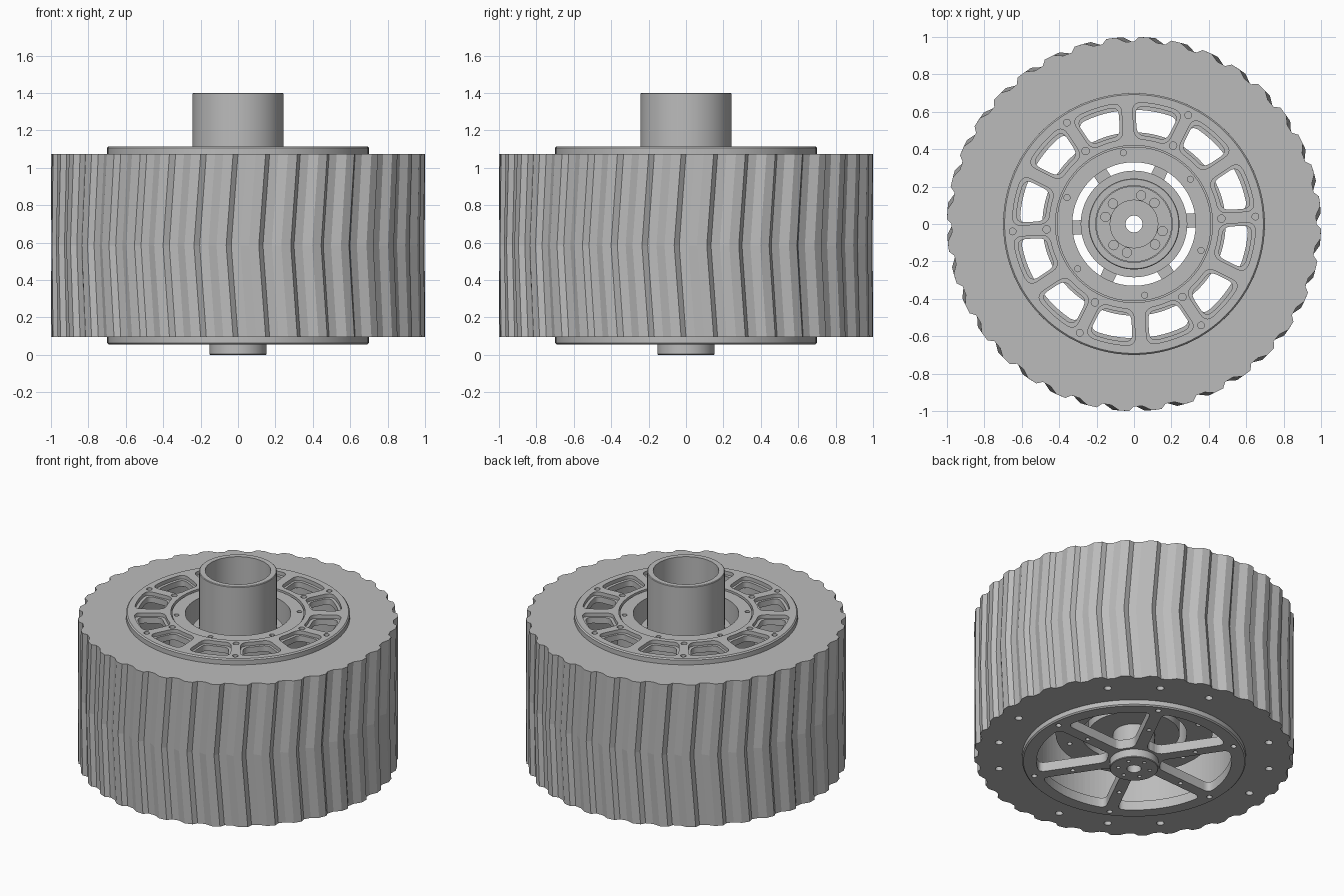
import bpy, bmesh
from math import sin, cos, asin, pi, radians
from mathutils import Vector

if "Cube" in bpy.data.objects:
    bpy.data.objects.remove(bpy.data.objects["Cube"])

grey = bpy.data.materials.new("plain_grey")
grey.use_nodes = True
COLOUR = (0.5, 0.5, 0.5, 1)
grey.diffuse_color = COLOUR
grey.node_tree.nodes["Principled BSDF"].inputs["Base Color"].default_value = COLOUR
TURN = radians(3.5)      # rotation of spokes and ribs


def polar(r, a, z=0.0):
    return Vector((r * cos(a), r * sin(a), z))


def finish(bm, name):
    bmesh.ops.recalc_face_normals(bm, faces=bm.faces)
    mesh = bpy.data.meshes.new(name)
    bm.to_mesh(mesh)
    bm.free()
    mesh.materials.append(grey)
    obj = bpy.data.objects.new(name, mesh)
    bpy.context.collection.objects.link(obj)
    return obj


def activate(obj):
    bpy.ops.object.select_all(action='DESELECT')
    obj.select_set(True)
    bpy.context.view_layer.objects.active = obj


def lathe(name, profile, steps=96):
    """Closed (radius, z) outline turned around the z axis."""
    bm = bmesh.new()
    verts = [bm.verts.new((r, 0, z)) for r, z in profile]
    edges = [bm.edges.new((v, verts[i - 1])) for i, v in enumerate(verts)]
    bmesh.ops.spin(bm, geom=verts + edges, axis=(0, 0, 1), cent=(0, 0, 0),
                   angle=2 * pi, steps=steps)
    bmesh.ops.remove_doubles(bm, verts=bm.verts, dist=1e-5)
    return finish(bm, name)


def prism(bm, points, z0, z1):
    low = [bm.verts.new((p.x, p.y, z0)) for p in points]
    high = [bm.verts.new((p.x, p.y, z1)) for p in points]
    bm.faces.new(low[::-1])
    bm.faces.new(high)
    for i in range(len(low)):
        bm.faces.new((low[i - 1], low[i], high[i], high[i - 1]))


def window_outline(r0, r1, count, web, c, turn):
    """Rounded sector between two radial webs of half width web."""
    def half(r):
        return pi / count - asin(web / r)

    def corner(r, side, inward):
        a = polar(r + inward * c, turn + side * half(r + inward * c))
        p = polar(r, turn + side * half(r))
        b = polar(r, turn + side * (half(r) - c / r))
        return [a * (1 - t) ** 2 + p * 2 * t * (1 - t) + b * t * t
                for t in (i / 5 for i in range(6))]

    def arc(r, direction):
        span = half(r) - c / r
        return [polar(r, turn + direction * span * (i / 6 - 1)) for i in range(1, 12)]

    return (corner(r1, -1, -1) + arc(r1, 1) + corner(r1, 1, -1)[::-1]
            + corner(r0, 1, 1) + arc(r0, -1) + corner(r0, -1, 1)[::-1])


def cut(target, shapes, z0, z1):
    """Subtract upright prisms from the target."""
    bm = bmesh.new()
    for points in shapes:
        prism(bm, points, z0, z1)
    cutter = finish(bm, "cutter")
    cutter.hide_render = True
    mod = target.modifiers.new("cut", 'BOOLEAN')
    mod.operation, mod.solver, mod.object = 'DIFFERENCE', 'EXACT', cutter
    activate(target)
    bpy.ops.object.modifier_apply(modifier=mod.name)
    bpy.data.objects.remove(cutter)


def windows(r0, r1, count, web, c):
    return [window_outline(r0, r1, count, web, c, TURN + (i + 0.5) * 2 * pi / count)
            for i in range(count)]


def holes(r, angles, size):
    return [[polar(r, a) + polar(size, k * pi / 8) for k in range(16)] for a in angles]


def around(count, start=TURN):
    return [start + i * 2 * pi / count for i in range(count)]


def plate(name, r0, r1, z0, z1, b=0.008):
    return lathe(name, [(r0, z0), (r1 - b, z0), (r1, z0 + b),
                        (r1, z1 - b), (r1 - b, z1), (r0, z1)])


# Tyre with chevron tread
TREADS = 36
tooth = [(0, 0.975), (0.28, 0.975), (0.55, 1.0), (0.85, 1.0)]
bm = bmesh.new()


def tyre_ring(z, shift, radius=None):
    return [bm.verts.new(polar(radius or r, (i + t) * 2 * pi / TREADS + shift, z))
            for i in range(TREADS) for t, r in tooth]


rings = [tyre_ring(0.095, 0), tyre_ring(0.585, -0.037), tyre_ring(1.075, 0),
         tyre_ring(1.075, 0, 0.64), tyre_ring(0.095, 0, 0.64)]
for k, upper in enumerate(rings):
    lower = rings[k - 1]
    for i in range(len(upper)):
        bm.faces.new((lower[i - 1], lower[i], upper[i], upper[i - 1]))
tyre = finish(bm, "tyre")
cut(tyre, holes(0.86, [radians(61 + 90 * q + d) for q in range(4) for d in (-22, 0, 22)],
                0.024), 0.0, 0.14)

# Upper rim plate: ribs, stepped windows, screw holes
top_rim = plate("top_rim", 0.42, 0.7, 1.05, 1.115)
cut(top_rim, windows(0.455, 0.65, 12, 0.03, 0.05), 1.09, 1.2)
cut(top_rim, windows(0.475, 0.63, 12, 0.045, 0.045), 0.9, 1.2)
cut(top_rim, holes(0.65, around(6), 0.018) + holes(0.468, around(6), 0.02), 1.08, 1.2)

# Lower rim plate with six spokes
bottom_rim = plate("bottom_rim", 0.045, 0.7, 0.055, 0.12)
cut(bottom_rim, windows(0.17, 0.61, 6, 0.038, 0.045), 0.0, 0.3)
cut(bottom_rim, holes(0.65, around(6), 0.018) + holes(0.4, around(6), 0.014), 0.0, 0.09)

# Inner drum between the rims
drum = lathe("inner_drum", [(0.33, 0.25), (0.49, 0.25), (0.49, 0.32), (0.43, 0.32),
                            (0.43, 1.04), (0.413, 1.04), (0.413, 1.105), (0.33, 1.105)])
cut(drum, holes(0.385, around(6, radians(38.5)), 0.016), 1.06, 1.2)
cut(drum, holes(0.42, around(12), 0.016), 0.2, 0.28)

# Core with flange and shaft, bored through the middle
core = lathe("core", [(0.045, 0.11), (0.13, 0.11), (0.13, 0.25), (0.285, 0.25),
                      (0.285, 1.0), (0.2, 1.0), (0.2, 0.97), (0.13, 0.97),
                      (0.13, 0.98), (0.045, 0.98)])
cut(core, holes(0.157, around(4, radians(46)) + around(4, radians(76)), 0.025), 0.9, 1.2)

# Open tube on top of the core
tube = plate("tube", 0.205, 0.243, 0.99, 1.4, 0.004)

# Small hub under the spokes
hub = plate("bottom_hub", 0.045, 0.152, 0.0, 0.1, 0.004)
cut(hub, holes(0.1, around(6, radians(30)), 0.012), -0.1, 0.03)

for obj in (top_rim, bottom_rim, drum, core, tube, hub):
    activate(obj)
    bpy.ops.object.shade_smooth_by_angle(angle=radians(30))
